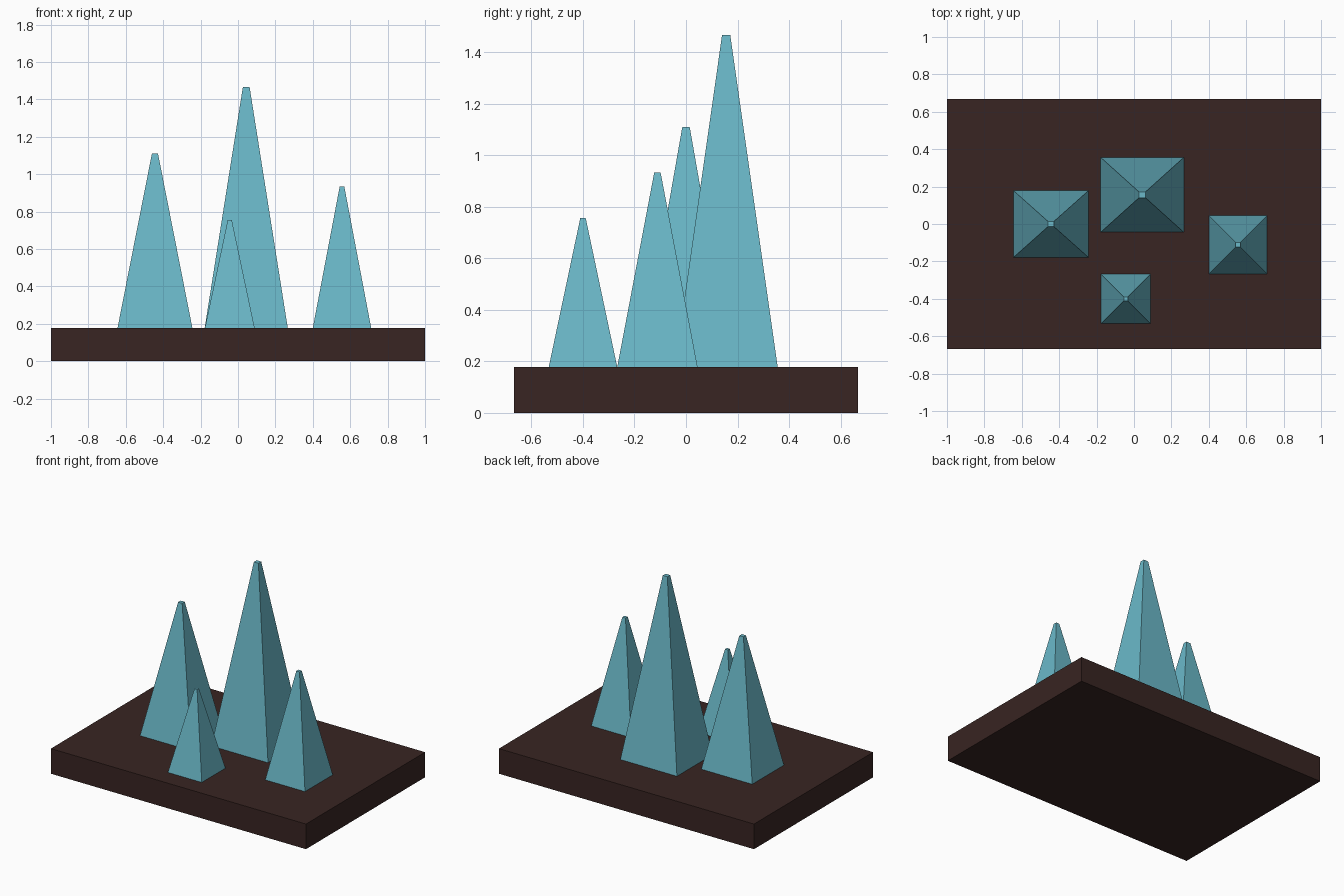
import bpy
import bmesh

if "Cube" in bpy.data.objects:
    bpy.data.objects.remove(bpy.data.objects["Cube"])

TOP = 0.178  # height of the slab's upper face


def material(name, color):
    m = bpy.data.materials.new(name)
    m.diffuse_color = (*color, 1)
    m.use_nodes = True
    m.node_tree.nodes["Principled BSDF"].inputs["Base Color"].default_value = m.diffuse_color
    return m


def frustum(name, x, y, z0, z1, hx, hy, taper, mat):
    """Four-sided block whose top is scaled by taper."""
    bm = bmesh.new()
    bmesh.ops.create_cube(bm, size=2)
    for v in bm.verts:
        upper = v.co.z > 0
        s = taper if upper else 1
        v.co = (v.co.x * hx * s, v.co.y * hy * s, z1 - z0 if upper else 0)
    mesh = bpy.data.meshes.new(name)
    bm.to_mesh(mesh)
    bm.free()
    mesh.materials.append(mat)
    obj = bpy.data.objects.new(name, mesh)
    obj.location = (x, y, z0)
    bpy.context.collection.objects.link(obj)


earth = material("dark_earth", (0.04, 0.018, 0.016))
crystal = material("teal_crystal", (0.145, 0.479, 0.578))

# Base slab
frustum("base_slab", 0, 0, 0, TOP, 1, 0.667, 1, earth)

# Tapered spires: name, x, y, top height, half width, half depth
for name, x, y, top, hx, hy in [
    ("tall_spire", 0.044, 0.156, 1.467, 0.222, 0.2),
    ("left_spire", -0.444, 0, 1.111, 0.2, 0.178),
    ("right_spire", 0.556, -0.111, 0.933, 0.156, 0.156),
    ("small_spire", -0.044, -0.4, 0.756, 0.133, 0.133),
]:
    frustum(name, x, y, TOP, top, hx, hy, 0.08, crystal)
